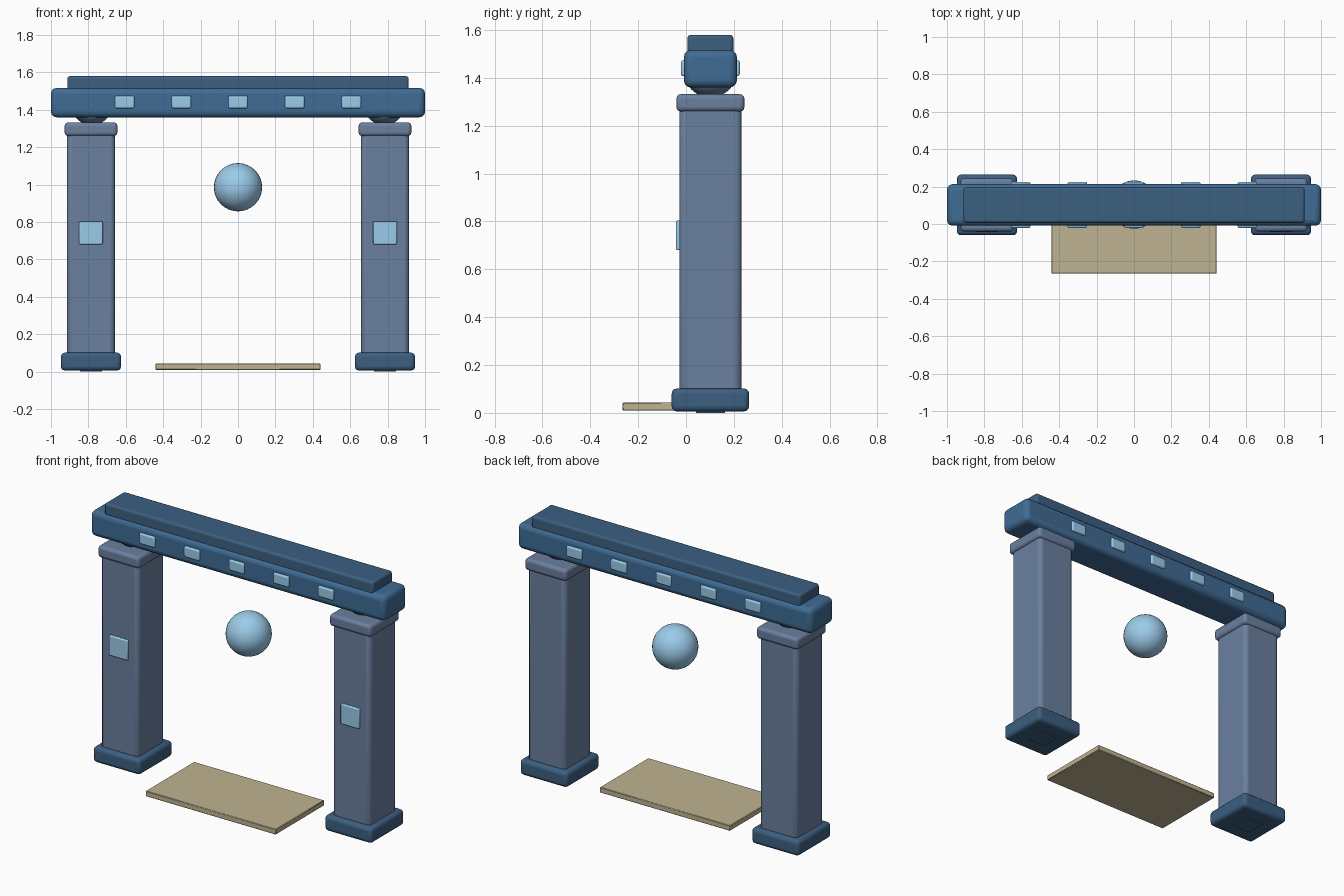
import bpy
import math

if "Cube" in bpy.data.objects:
    bpy.data.objects.remove(bpy.data.objects["Cube"])

CY = 0.102      # depth centre of the gate
PX = 0.786      # pillar distance from the middle


def material(name, rgb):
    m = bpy.data.materials.new(name)
    m.diffuse_color = (*rgb, 1)
    m.use_nodes = True
    m.node_tree.nodes["Principled BSDF"].inputs["Base Color"].default_value = m.diffuse_color
    return m


BLUE = material("deep_blue", (0.05, 0.15, 0.30))
DARK = material("dark_blue", (0.045, 0.115, 0.22))
STONE = material("slate", (0.147, 0.215, 0.35))
GLOW = material("pale_blue", (0.33, 0.60, 0.82))
SAND = material("sand", (0.52, 0.45, 0.285))


def finish(ob, name, mat):
    ob.name = name
    ob.data.materials.append(mat)
    bpy.ops.object.shade_smooth_by_angle(angle=math.radians(35))
    return ob


def box(name, x, y, z, mat, bevel=0.0, segments=3):
    """Rounded box from (min, max) ranges."""
    mid = [(a + b) / 2 for a, b in (x, y, z)]
    bpy.ops.mesh.primitive_cube_add(size=1, location=mid)
    ob = bpy.context.object
    ob.scale = [b - a for a, b in (x, y, z)]
    bpy.ops.object.transform_apply(location=False, rotation=False, scale=True)
    if bevel:
        mod = ob.modifiers.new("round", 'BEVEL')
        mod.width = bevel
        mod.segments = segments
    return finish(ob, name, mat)


def ball(name, loc, r, mat):
    bpy.ops.mesh.primitive_uv_sphere_add(segments=32, ring_count=16, radius=r, location=loc)
    return finish(bpy.context.object, name, mat)


def around(c, half):
    return (c - half, c + half)


# Pillars with foot, capital, front gem and ball joint
for side, s in (("left", -1), ("right", 1)):
    x = s * PX
    box(side + "_foot_pad", around(x, 0.06), around(CY, 0.06), (0.0, 0.03), DARK)
    box(side + "_foot", around(x, 0.161), around(CY, 0.162), (0.006, 0.102), DARK, 0.022)
    box(side + "_pillar", around(x, 0.128), around(CY, 0.13), (0.05, 1.29), STONE, 0.025)
    box(side + "_capital", around(x, 0.141), around(CY, 0.142), (1.26, 1.332), STONE, 0.018)
    box(side + "_pillar_gem", around(x, 0.063), (-0.042, 0.0), (0.68, 0.804), GLOW, 0.006, 2)
    ball(side + "_joint", (s * 0.782, CY, 1.43), 0.1115, STONE)

# Lintel and its top slab
box("lintel", (-1, 1), around(CY, 0.111), (1.36, 1.517), BLUE, 0.03)
box("top_slab", (-0.912, 0.912), around(CY, 0.096), (1.50, 1.58), DARK, 0.014)

# Gems running through the lintel, showing front and back
for i in range(5):
    x = (i - 2) * 0.303
    for face, s in (("front", -1), ("back", 1)):
        box(f"lintel_gem_{face}_{i + 1}", around(x, 0.052), around(CY + s * 0.103, 0.02),
            around(1.441, 0.033), GLOW, 0.009)

# Floating orb and the threshold plate
ball("orb", (0, CY + 0.002, 0.986), 0.129, GLOW)
box("threshold", (-0.442, 0.442), (-0.265, 0.205), (0.01, 0.043), SAND, 0.003, 1)
